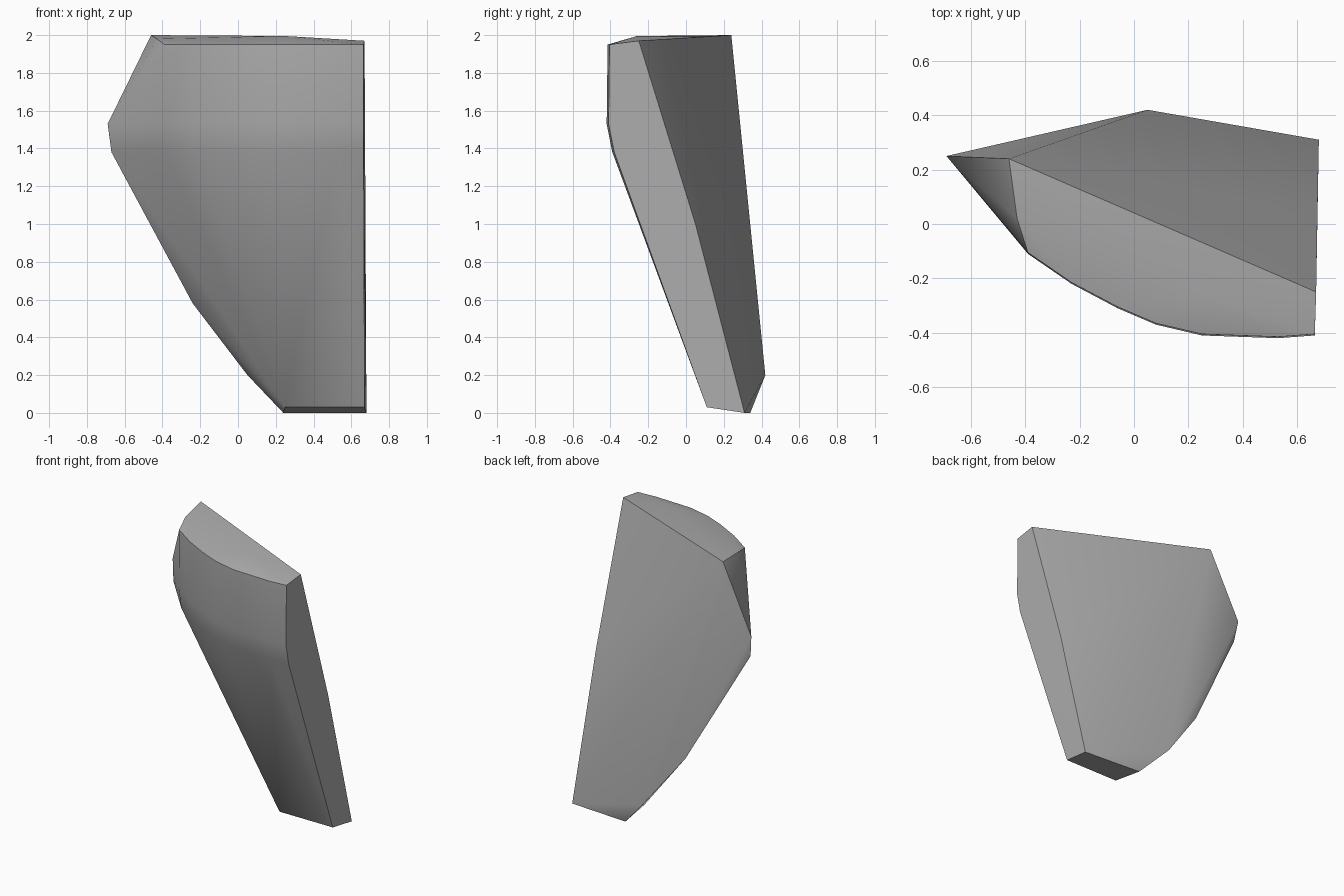
import bpy, bmesh, math

cube = bpy.data.objects.get("Cube")
if cube:
    bpy.data.objects.remove(cube, do_unlink=True)

# Single matte grey
grey = bpy.data.materials.new("stone_grey")
grey.use_nodes = True
colour = (0.42, 0.42, 0.42, 1)
grey.diffuse_color = colour
grey.node_tree.nodes["Principled BSDF"].inputs["Base Color"].default_value = colour

# Plan curve of the rounded front wall, from left end to the flat side
front_curve = [(-0.39, -0.11), (-0.23, -0.22), (-0.06, -0.31), (0.08, -0.37),
               (0.25, -0.41), (0.53, -0.42), (0.665, -0.41)]

# Front wall: height and backward shift of each level
points = []
for z, shift in ((1.95, 0.005), (1.53, 0.0), (1.38, 0.03)):
    points += [(x, y + shift, z) for x, y in front_curve]

# Sloping top
points += [(-0.46, 0.24, 2.0), (-0.43, 0.02, 1.98), (0.25, -0.26, 1.995), (0.67, -0.25, 1.97)]
# Pointed outer edge
points += [(-0.69, 0.25, 1.53), (-0.67, 0.23, 1.38), (-0.24, 0.35, 0.58)]
# Tapered foot and back ridge
points += [(0.25, 0.11, 0.03), (0.67, 0.11, 0.03), (0.24, 0.34, 0.0), (0.68, 0.31, 0.0),
           (0.05, 0.42, 0.2), (0.675, 0.05, 1.0)]

# Wrap the profile points into one faceted solid
bm = bmesh.new()
for p in points:
    bm.verts.new(p)
hull = bmesh.ops.convex_hull(bm, input=bm.verts[:])
loose = [v for v in bm.verts if not v.link_faces]
bmesh.ops.delete(bm, geom=loose, context="VERTS")
bmesh.ops.dissolve_limit(bm, angle_limit=math.radians(1), verts=bm.verts[:], edges=bm.edges[:])
bmesh.ops.recalc_face_normals(bm, faces=bm.faces[:])

mesh = bpy.data.meshes.new("curved_shard")
bm.to_mesh(mesh)
bm.free()
mesh.materials.append(grey)
shard = bpy.data.objects.new("curved_shard", mesh)
bpy.context.collection.objects.link(shard)

# Smooth rounded wall, sharp rims
bpy.ops.object.select_all(action="DESELECT")
shard.select_set(True)
bpy.context.view_layer.objects.active = shard
bpy.ops.object.shade_smooth_by_angle(angle=math.radians(32))
